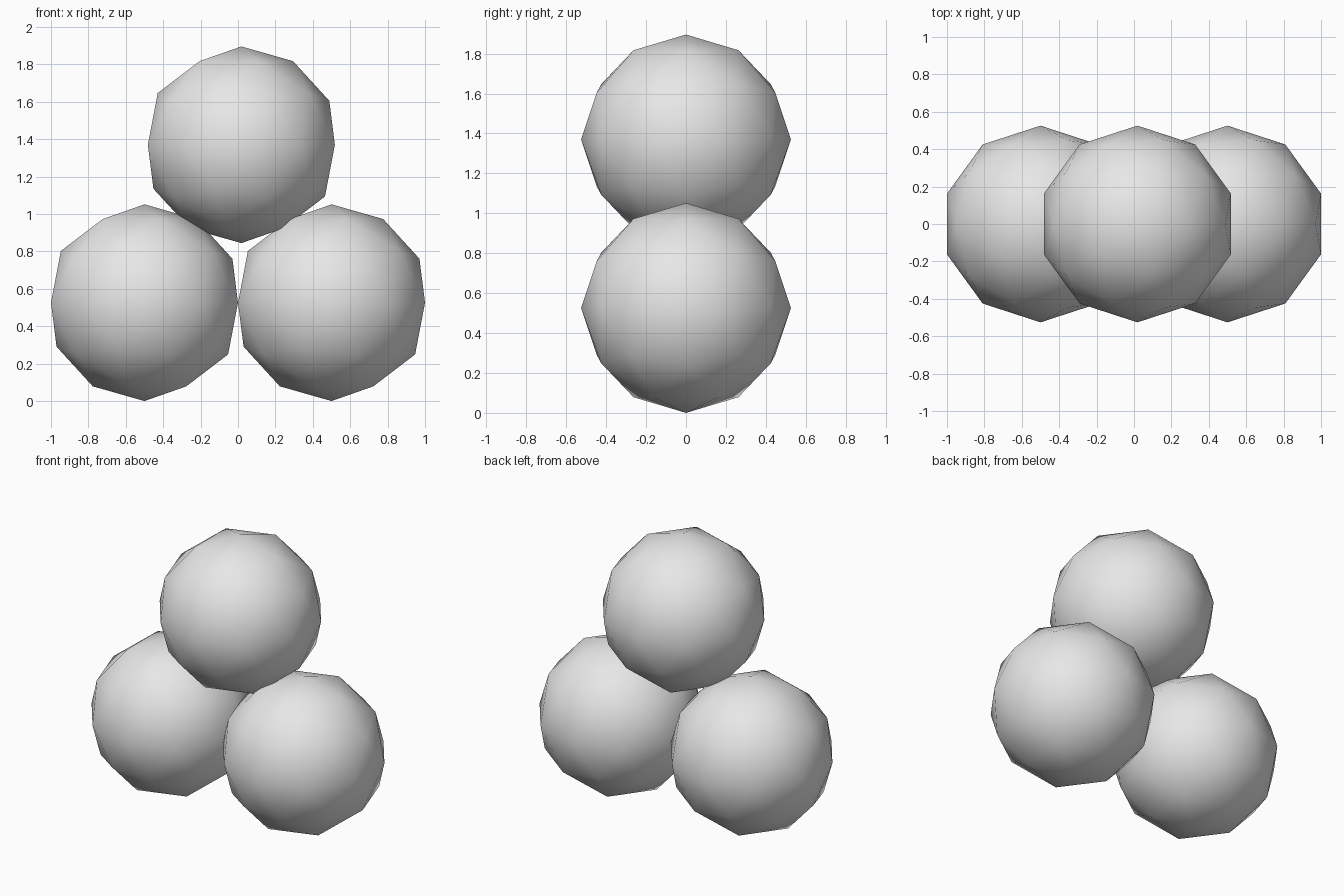
import bpy

if "Cube" in bpy.data.objects:
    bpy.data.objects.remove(bpy.data.objects["Cube"])

# One grey for all balls
grey = bpy.data.materials.new("light_grey")
grey.diffuse_color = (0.8, 0.8, 0.8, 1)
grey.use_nodes = True
grey.node_tree.nodes["Principled BSDF"].inputs["Base Color"].default_value = grey.diffuse_color

RADIUS = 0.5257


def ball(name, x, z):
    """Low-poly icosphere with fully smooth shading."""
    bpy.ops.mesh.primitive_ico_sphere_add(subdivisions=2, radius=RADIUS, location=(x, 0, z))
    obj = bpy.context.object
    obj.name = name
    obj.data.materials.append(grey)
    bpy.ops.object.shade_smooth()


# Two balls side by side, the third resting on top, slightly off centre
ball("left_ball", -0.5, RADIUS)
ball("right_ball", 0.5, RADIUS)
ball("top_ball", 0.018, 1.37)
